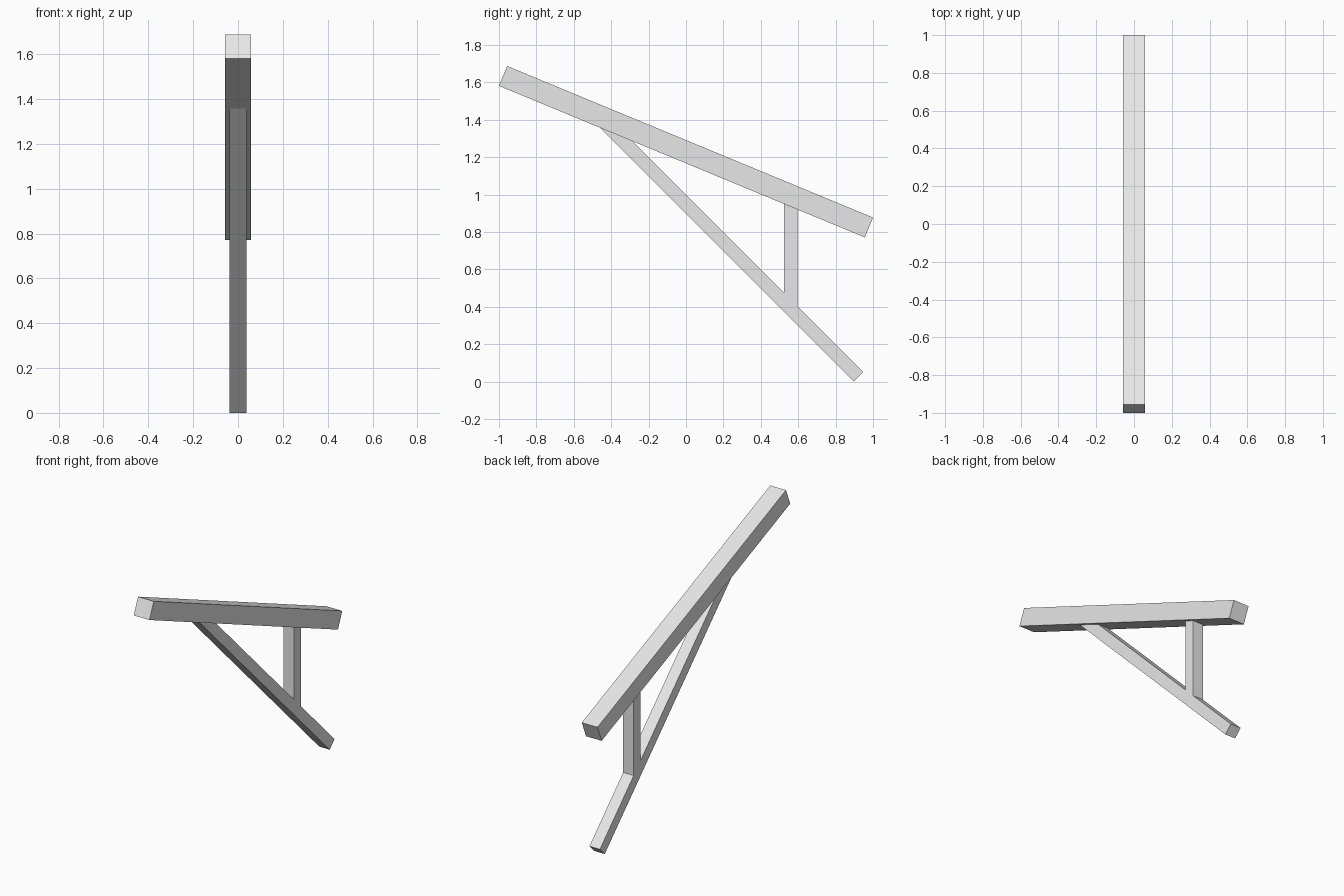
import bpy, bmesh

cube = bpy.data.objects.get("Cube")
if cube:
    bpy.data.objects.remove(cube, do_unlink=True)

# Single plain grey
GREY = (0.8, 0.8, 0.8, 1.0)
mat = bpy.data.materials.new("light grey")
mat.use_nodes = True
mat.diffuse_color = GREY
for node in mat.node_tree.nodes:
    if node.type == 'BSDF_PRINCIPLED':
        node.inputs["Base Color"].default_value = GREY


def timber(name, profile, half_width):
    """Extrude a side profile of (y, z) points symmetrically along x."""
    bm = bmesh.new()
    face = bm.faces.new([bm.verts.new((-half_width, y, z)) for y, z in profile])
    ext = bmesh.ops.extrude_face_region(bm, geom=[face])
    moved = [g for g in ext["geom"] if isinstance(g, bmesh.types.BMVert)]
    bmesh.ops.translate(bm, verts=moved, vec=(2 * half_width, 0, 0))
    bmesh.ops.recalc_face_normals(bm, faces=bm.faces[:])
    mesh = bpy.data.meshes.new(name)
    bm.to_mesh(mesh)
    bm.free()
    mesh.materials.append(mat)
    obj = bpy.data.objects.new(name, mesh)
    bpy.context.collection.objects.link(obj)
    return obj


# Underside of the sloping beam
SLOPE = -0.4142


def underside(y):
    return 1.581 + SLOPE * (y + 1)


# Brace edges run at 45 degrees: y + z = constant
LOW, HIGH = 0.897, 0.998


def meet(c):
    """Point where a brace edge meets the beam underside."""
    y = (c - underside(0)) / (1 + SLOPE)
    return (y, c - y)


# Sloping top beam
timber("rafter_beam",
       [(-1, 1.581), (0.956, underside(0.956)), (1, 0.877), (-0.956, 1.687)],
       0.057)

# Diagonal brace, cut to fit under the beam
timber("diagonal_brace",
       [meet(LOW), (LOW, 0), (LOW + 0.0505, 0.0505), meet(HIGH)], 0.038)

# Upright post between brace and beam
Y0, Y1 = 0.525, 0.597
timber("upright_post",
       [(Y0, HIGH - Y0), (Y1, HIGH - Y1), (Y1, underside(Y1)), (Y0, underside(Y0))],
       0.038)
